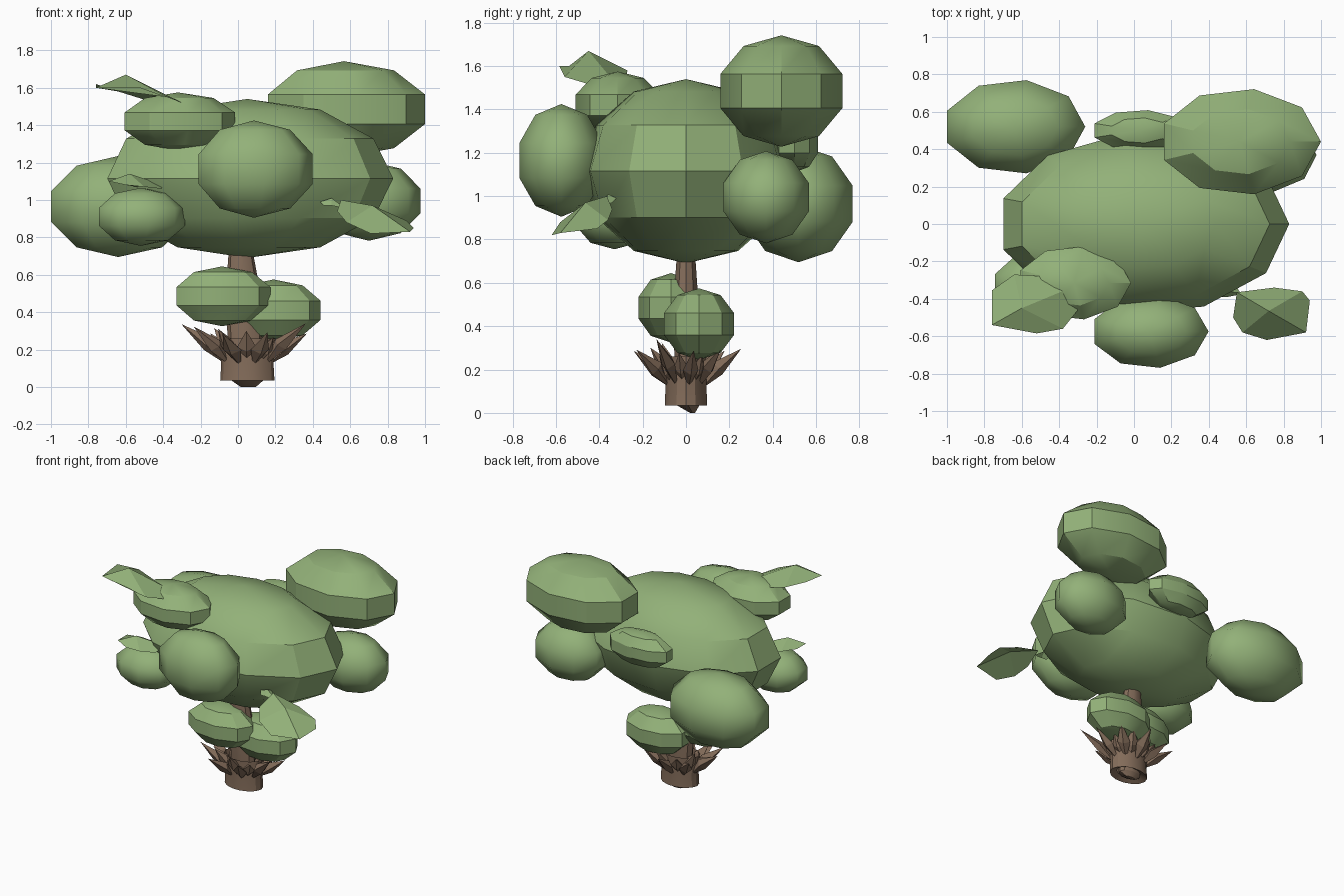
import bpy, bmesh, math, random
from mathutils import Vector

if "Cube" in bpy.data.objects:
    bpy.data.objects.remove(bpy.data.objects["Cube"])

random.seed(4)


def material(name, rgb):
    m = bpy.data.materials.new(name)
    m.diffuse_color = (*rgb, 1)
    m.use_nodes = True
    m.node_tree.nodes["Principled BSDF"].inputs["Base Color"].default_value = m.diffuse_color
    return m


GREEN = material("leaf green", (0.29, 0.44, 0.19))
BROWN = material("bark brown", (0.235, 0.155, 0.105))


def finish(name, bm, mat, angle=None):
    """Turn a bmesh into an object; angle gives the smoothing limit in degrees."""
    bmesh.ops.recalc_face_normals(bm, faces=bm.faces)
    me = bpy.data.meshes.new(name)
    bm.to_mesh(me)
    bm.free()
    me.materials.append(mat)
    ob = bpy.data.objects.new(name, me)
    bpy.context.collection.objects.link(ob)
    if angle:
        bpy.ops.object.select_all(action='DESELECT')
        ob.select_set(True)
        bpy.context.view_layer.objects.active = ob
        bpy.ops.object.shade_smooth_by_angle(angle=math.radians(angle))
    return ob


def lathe(name, rings, n, mat, angle=None, cap=True):
    """Stack of elliptical rings given as (x, y, z, rx, ry)."""
    bm = bmesh.new()
    loops = []
    for x, y, z, rx, ry in rings:
        if rx == 0:
            loops.append([bm.verts.new((x, y, z))] * n)
        else:
            loops.append([bm.verts.new((x + rx * math.cos(math.tau * i / n),
                                        y + ry * math.sin(math.tau * i / n), z))
                          for i in range(n)])
    for a, b in zip(loops, loops[1:]):
        for i in range(n):
            j = (i + 1) % n
            bm.faces.new(list(dict.fromkeys((a[i], a[j], b[j], b[i]))))
    if cap:
        for lp in (loops[0], loops[-1]):
            if lp[0] is not lp[1]:
                bm.faces.new(lp)
    return finish(name, bm, mat, angle)


def blob(name, centre, radii, n=9, bands=5, angle=30):
    """Low-poly ellipsoid of foliage."""
    (x, y, z), (rx, ry, rz) = centre, radii
    rings = []
    for k in range(bands + 1):
        t = math.pi * k / bands
        r = 0 if k in (0, bands) else math.sin(t)
        rings.append((x, y, z - rz * math.cos(t), rx * r, ry * r))
    lathe(name, rings, n, GREEN, angle)


def leaf(name, crease, side_a, side_b):
    """Folded sheet: two edges that meet along a raised crease."""
    bm = bmesh.new()
    mid = [bm.verts.new(p) for p in crease]
    for side in (side_a, side_b):
        s = [bm.verts.new(p) for p in side]
        bm.faces.new((mid[0], s[0], s[1], mid[1]))
        bm.faces.new((mid[1], s[1], s[2], mid[2]))
    finish(name, bm, GREEN)


# Foliage: crown with clumps around it
blob("crown", (0.05, 0, 1.115), (0.78, 0.485, 0.425), n=11, bands=6, angle=32)
blob("upper_right_clump", (0.567, 0.44, 1.485), (0.455, 0.30, 0.257))
blob("back_left_clump", (-0.641, 0.52, 0.965), (0.40, 0.266, 0.27), angle=80)
blob("front_clump", (0.085, -0.575, 1.165), (0.33, 0.207, 0.26), angle=80)
blob("right_clump", (0.70, 0.37, 0.995), (0.29, 0.21, 0.213), angle=80)
blob("lower_left_clump", (-0.52, -0.33, 0.91), (0.25, 0.19, 0.155), angle=80)
blob("upper_left_clump", (-0.32, -0.315, 1.42), (0.32, 0.208, 0.155))
blob("back_clump", (0.03, 0.50, 1.24), (0.27, 0.116, 0.13))
blob("trunk_clump_left", (-0.085, -0.07, 0.485), (0.272, 0.16, 0.16))
blob("trunk_clump_right", (0.19, 0.06, 0.41), (0.265, 0.172, 0.165))

# Loose folded leaves
leaf("upper_leaf",
     [(-0.76, -0.54, 1.60), (-0.60, -0.45, 1.67), (-0.36, -0.35, 1.55)],
     [(-0.52, -0.585, 1.60), (-0.38, -0.56, 1.55), (-0.30, -0.46, 1.52)],
     [(-0.76, -0.355, 1.62), (-0.64, -0.27, 1.58), (-0.48, -0.28, 1.53)])
leaf("right_leaf",
     [(0.55, -0.365, 1.0), (0.72, -0.465, 0.97), (0.92, -0.58, 0.83)],
     [(0.53, -0.50, 0.94), (0.58, -0.58, 0.88), (0.71, -0.62, 0.82)],
     [(0.75, -0.34, 0.94), (0.90, -0.36, 0.89), (0.94, -0.41, 0.85)])
leaf("left_leaf",
     [(-0.69, -0.45, 1.10), (-0.58, -0.39, 1.14), (-0.40, -0.30, 1.08)],
     [(-0.60, -0.48, 1.08), (-0.50, -0.46, 1.07), (-0.41, -0.40, 1.06)],
     [(-0.69, -0.34, 1.10), (-0.60, -0.28, 1.08), (-0.48, -0.26, 1.06)])
leaf("leaf_tip",
     [(0.44, -0.36, 0.99), (0.50, -0.36, 1.01), (0.57, -0.37, 0.96)],
     [(0.46, -0.39, 0.97), (0.50, -0.39, 0.97), (0.55, -0.38, 0.96)],
     [(0.46, -0.32, 0.98), (0.50, -0.32, 0.99), (0.55, -0.34, 0.97)])

# Trunk and the hollow stump around its foot
lathe("trunk", [(0.055, 0.03, 0.0, 0.04, 0.012), (0.05, 0.01, 0.035, 0.085, 0.055),
                (0.03, 0.0, 0.45, 0.10, 0.065), (0.015, 0.0, 0.72, 0.065, 0.045),
                (0.01, 0.0, 0.9, 0.05, 0.04)], 10, BROWN, 30)
lathe("stump", [(0.05, 0, 0.06, 0.09, 0.062), (0.05, 0, 0.035, 0.145, 0.1),
                (0.05, 0, 0.12, 0.14, 0.097), (0.05, 0, 0.26, 0.15, 0.10)],
      14, BROWN, 30, cap=False)


def spike(name, a, reach, top, low):
    """Pointed splinter leaning out of the stump, widest near its middle."""
    bm = bmesh.new()

    def at(r, side, z):
        px = r * math.cos(a) - side * math.sin(a)
        py = r * math.sin(a) + side * math.cos(a)
        return bm.verts.new((0.05 + 1.4 * px, py, z))

    root, tip = at(0.07, 0, low), at(reach, 0, top)
    mr, mz = 0.07 + (reach - 0.07) * 0.45, low + (top - low) * 0.5
    ring = [at(mr, 0.036, mz), at(mr - 0.03, 0, mz + 0.03),
            at(mr, -0.036, mz), at(mr + 0.015, 0, mz - 0.025)]
    for i in range(4):
        p, q = ring[i], ring[(i + 1) % 4]
        bm.faces.new((root, p, q))
        bm.faces.new((tip, q, p))
    finish(name, bm, BROWN)


# Two staggered rows of splinters
for i in range(9):
    a = math.tau * i / 9
    spike("outer_spike", a + 0.15, random.uniform(0.22, 0.265),
          random.uniform(0.28, 0.35), 0.11)
    spike("inner_spike", a + 0.5, random.uniform(0.14, 0.18),
          random.uniform(0.26, 0.32), 0.13)
